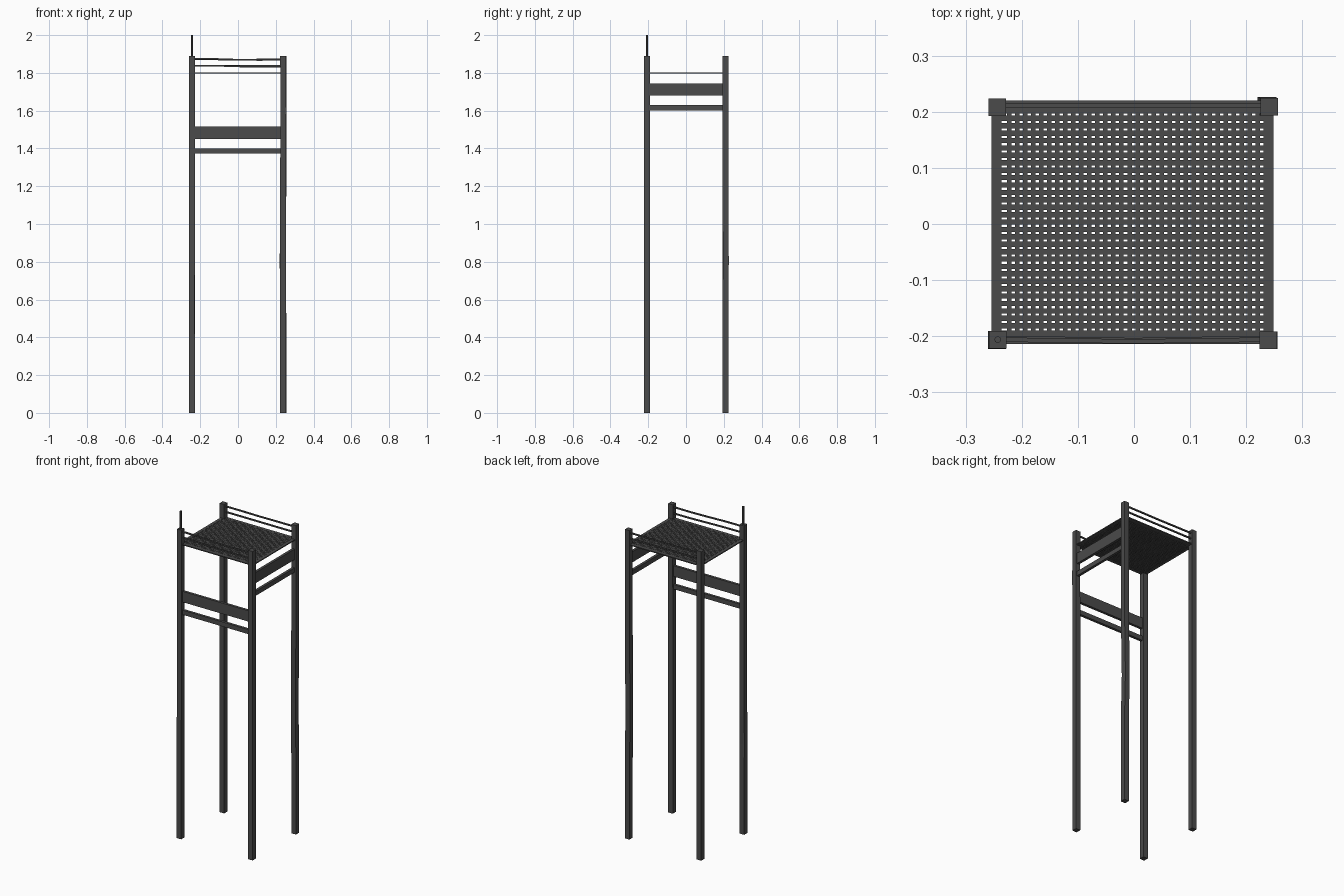
import bpy, bmesh
from mathutils import Matrix, Vector

if "Cube" in bpy.data.objects:
    bpy.data.objects.remove(bpy.data.objects["Cube"])


def finish(name, bm):
    mesh = bpy.data.meshes.new(name)
    bmesh.ops.recalc_face_normals(bm, faces=bm.faces)
    bm.to_mesh(mesh)
    bm.free()
    ob = bpy.data.objects.new(name, mesh)
    bpy.context.collection.objects.link(ob)
    return ob


def add_box(bm, x0, x1, y0, y1, z0, z1):
    mat = Matrix.Translation(((x0 + x1) / 2, (y0 + y1) / 2, (z0 + z1) / 2)) \
        @ Matrix.Diagonal((x1 - x0, y1 - y0, z1 - z0, 1))
    bmesh.ops.create_cube(bm, size=1, matrix=mat)


def box(name, *b):
    bm = bmesh.new()
    add_box(bm, *b)
    return finish(name, bm)


def sweep(name, sections):
    """Skin square sections given as (centre, half_u, half_v)."""
    bm = bmesh.new()
    rings = []
    for c, u, v in sections:
        c, u, v = Vector(c), Vector(u), Vector(v)
        rings.append([bm.verts.new(c + a * u + b * v)
                      for a, b in ((-1, -1), (1, -1), (1, 1), (-1, 1))])
    for a, b in zip(rings, rings[1:]):
        for i in range(4):
            j = (i + 1) % 4
            bm.faces.new((a[i], a[j], b[j], b[i]))
    bm.faces.new(rings[0])
    bm.faces.new(rings[-1])
    return finish(name, bm)


# Four slightly uneven square posts: top centre, then (height, dx, dy) dents
H = 0.0155
posts = {
    "front_left_post": (-0.243, -0.206, [(0, -0.001, -0.001), (0.3, -0.001, -0.001), (0.55, -0.002, -0.001),
                                         (0.72, -0.002, 0), (0.76, 0, 0), (1.89, 0, 0)]),
    "front_right_post": (0.239, -0.207, [(0, 0, 0), (1.3, 0, 0), (1.6, 0.001, 0), (1.89, 0, 0)]),
    "back_left_post": (-0.244, 0.208, [(0, 0, 0), (1.89, 0, 0)]),
    "back_right_post": (0.241, 0.209, [(0, 0, 0), (0.45, 0, 0), (0.6, -0.002, 0), (0.8, -0.005, 0.002),
                                       (0.97, -0.003, 0.001), (1.15, -0.001, 0), (1.35, 0, 0), (1.89, 0, 0)]),
}
for name, (x, y, dents) in posts.items():
    sweep(name, [((x + dx, y + dy, z), (H, 0, 0), (0, H, 0)) for z, dx, dy in dents])

# Broad panels and cross bars on the front and right sides
box("front_panel", -0.232, 0.23, -0.214, -0.198, 1.449, 1.515)
box("front_cross_bar", -0.232, 0.23, -0.214, -0.198, 1.372, 1.40)
box("right_panel", 0.232, 0.248, -0.197, 0.197, 1.68, 1.745)
box("right_cross_bar", 0.232, 0.248, -0.197, 0.197, 1.602, 1.63)

# Platform frame
T0, T1 = 1.797, 1.803
box("platform_left_edge", -0.254, -0.236, -0.193, 0.195, T0, T1)
box("platform_right_edge", 0.231, 0.249, -0.193, 0.195, T0, T1)
box("platform_front_edge", -0.24, 0.235, -0.214, -0.196, T0, T1)
box("platform_back_edge", -0.24, 0.235, 0.203, 0.22, T0, T1)

# Platform grating
bm = bmesh.new()
pitch_x, pitch_y = 0.0143, 0.0132
for i in range(32):
    x = -0.2225 + i * pitch_x
    add_box(bm, x - 0.004, x + 0.004, -0.198, 0.205, T0 + 0.001, T1 - 0.001)
for i in range(31):
    y = -0.1945 + i * pitch_y
    add_box(bm, -0.238, 0.233, y - 0.0047, y + 0.0047, T0 + 0.0005, T1 - 0.0005)
finish("platform_grating", bm)

# Thin, uneven guard rails at the front and back
rails = {
    "front_upper_rail": (-0.206, 1.876, [(0, 0), (-0.002, -0.002), (-0.003, -0.006), (-0.002, -0.008), (0, -0.006)]),
    "front_lower_rail": (-0.204, 1.839, [(0, 0), (-0.001, -0.001), (-0.003, -0.005), (-0.001, -0.007), (0, -0.007)]),
    "back_upper_rail": (0.212, 1.871, [(0, 0), (0, 0), (0, -0.001), (0, 0), (0, 0)]),
    "back_lower_rail": (0.212, 1.837, [(0, 0), (0, 0), (0, 0), (0, 0), (0, 0)]),
}
R = 0.004
for name, (y, z, bends) in rails.items():
    sweep(name, [((-0.232 + i * 0.1155, y + dy, z + dz), (0, R, 0), (0, 0, R))
                 for i, (dy, dz) in enumerate(bends)])

# Short mast on the front left post
bm = bmesh.new()
bmesh.ops.create_cone(bm, cap_ends=True, segments=8, radius1=0.006, radius2=0.006, depth=0.12,
                      matrix=Matrix.Translation((-0.243, -0.206, 1.94)))
finish("mast", bm)

# Dark grey finish
dark = bpy.data.materials.new("dark_grey")
dark.diffuse_color = (0.07, 0.07, 0.07, 1)
dark.use_nodes = True
dark.node_tree.nodes["Principled BSDF"].inputs["Base Color"].default_value = dark.diffuse_color
for ob in bpy.context.collection.objects:
    ob.data.materials.append(dark)
